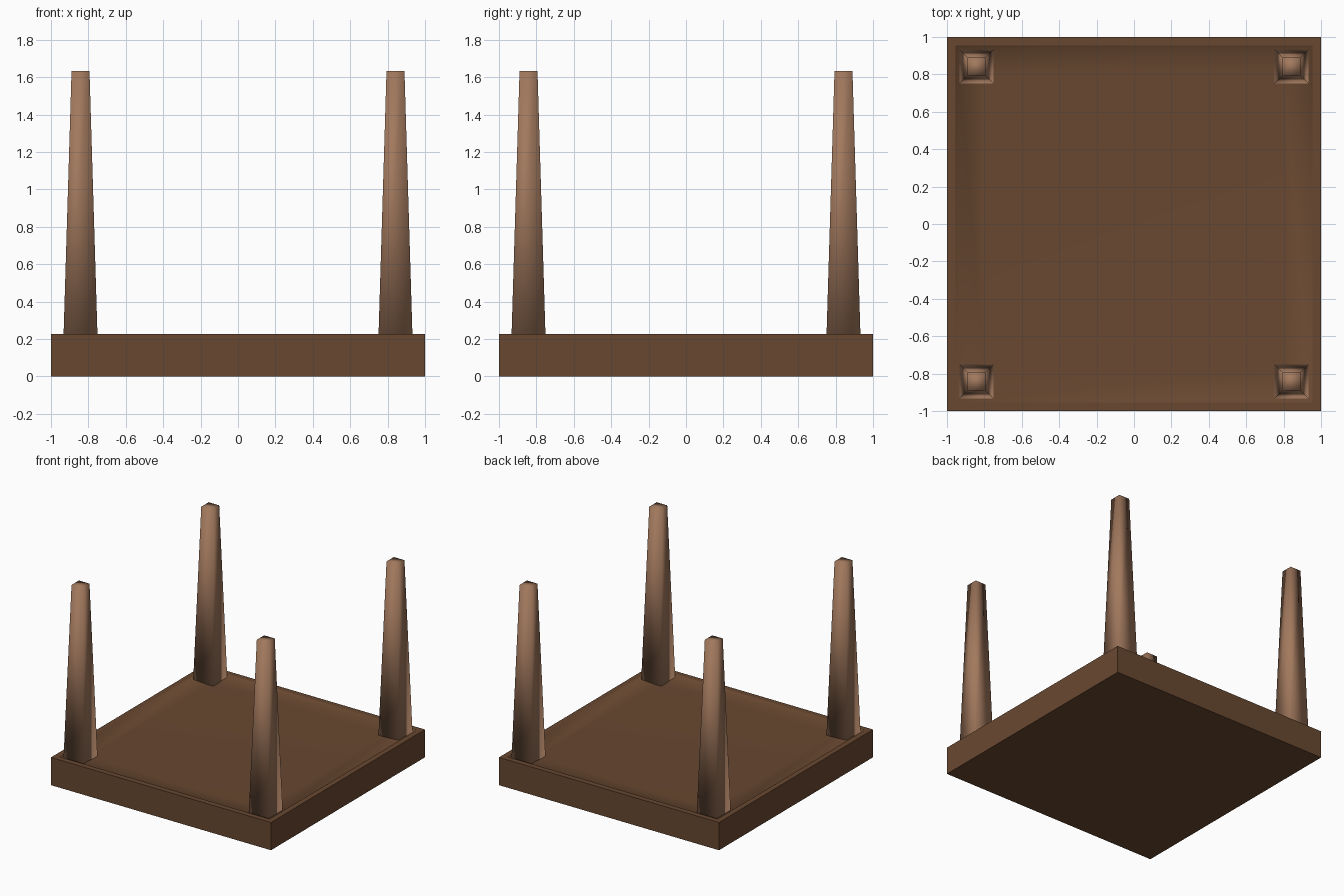
import bpy, bmesh

if "Cube" in bpy.data.objects:
    bpy.data.objects.remove(bpy.data.objects["Cube"])

def material(name, rgb):
    m = bpy.data.materials.new(name)
    m.diffuse_color = (*rgb, 1)
    m.use_nodes = True
    m.node_tree.nodes["Principled BSDF"].inputs["Base Color"].default_value = m.diffuse_color
    return m

def build(name, bm, mat):
    bmesh.ops.recalc_face_normals(bm, faces=bm.faces)
    me = bpy.data.meshes.new(name)
    bm.to_mesh(me)
    bm.free()
    ob = bpy.data.objects.new(name, me)
    bpy.context.collection.objects.link(ob)
    me.materials.append(mat)
    return ob

def loft(rings, center=(0, 0)):
    """Closed square solid through (half width, z) rings; returns bmesh and ring faces."""
    bm = bmesh.new()
    loops = [[bm.verts.new((center[0] + sx * h, center[1] + sy * h, z))
              for sx, sy in ((-1, -1), (1, -1), (1, 1), (-1, 1))] for h, z in rings]
    bands = []
    for a, b in zip(loops, loops[1:]):
        bands.append([bm.faces.new((a[i], a[(i + 1) % 4], b[(i + 1) % 4], b[i]))
                      for i in range(4)])
    bottom = bm.faces.new(loops[0][::-1])
    top = bm.faces.new(loops[-1])
    return bm, bands, bottom, top

dark = material("dark wood", (0.14, 0.065, 0.03))
light = material("light wood", (0.36, 0.19, 0.11))

# Slab with a thin rim around a shallow softly shaded recess
bm, bands, bottom, top = loft([(1.0, 0), (1.0, 0.228), (0.955, 0.228),
                               (0.945, 0.218), (0.80, 0.21)])
for f in bands[2] + bands[3] + [top]:
    f.smooth = True
build("table_top", bm, dark)

# Four tapered square legs, softly shaded
for sx, side in ((-1, "left"), (1, "right")):
    for sy, end in ((-1, "front"), (1, "back")):
        bm, bands, bottom, top = loft([(0.091, 0.21), (0.048, 1.632)],
                                      (sx * 0.842, sy * 0.842))
        for f in bm.faces:
            f.smooth = True
        build(f"{end}_{side}_leg", bm, light)
